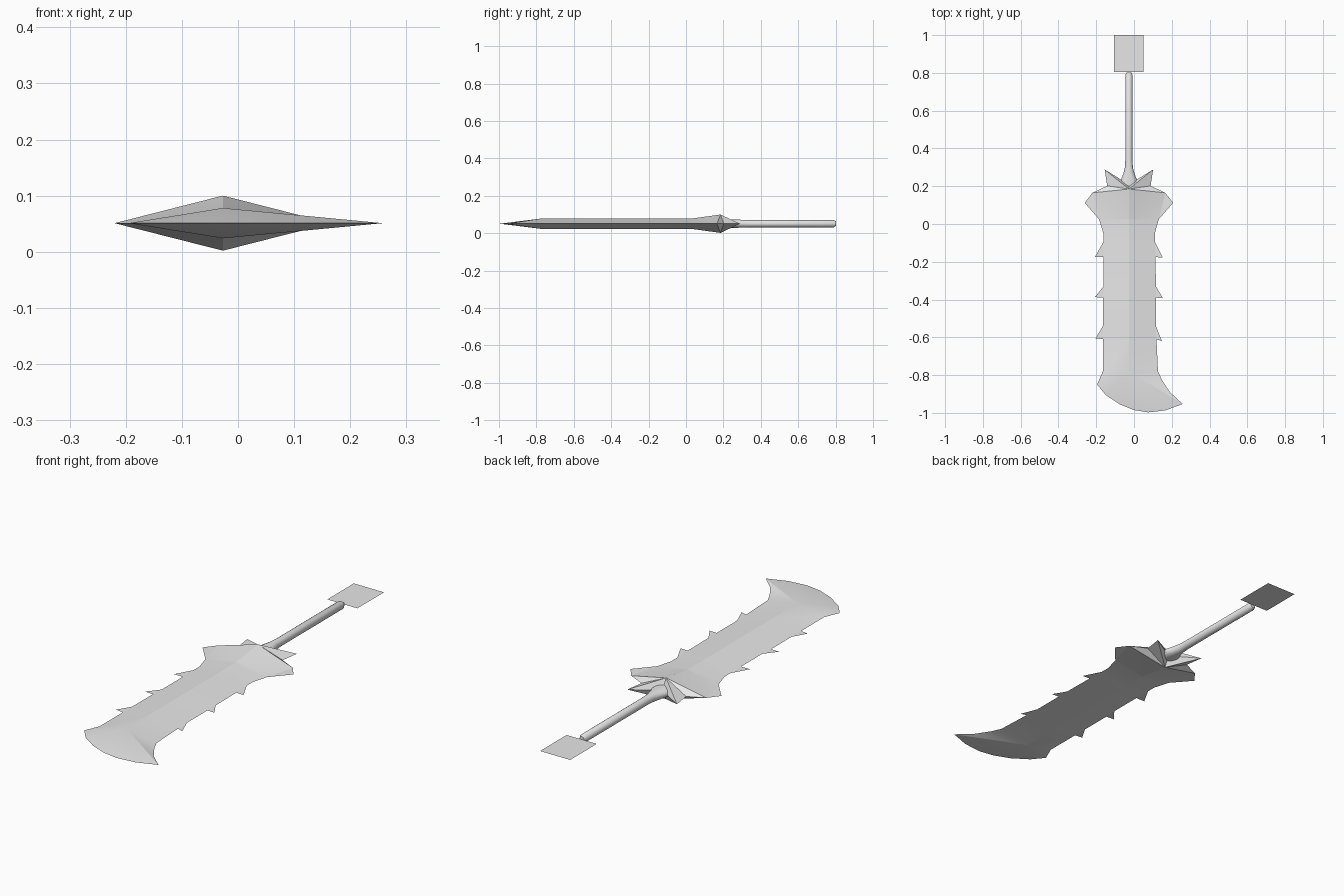
import bpy, bmesh, math

if "Cube" in bpy.data.objects:
    bpy.data.objects.remove(bpy.data.objects["Cube"], do_unlink=True)

CX, MID = -0.027, 0.051      # centre line and middle plane

steel = bpy.data.materials.new("grey steel")
steel.use_nodes = True
GREY = (0.8, 0.8, 0.8, 1)
steel.diffuse_color = GREY
steel.node_tree.nodes["Principled BSDF"].inputs["Base Color"].default_value = GREY


def build(name, polys, two_sided=False, smooth=None):
    """Make an object from polygons of points; optionally mirror it about the middle plane."""
    bm = bmesh.new()
    for p in polys:
        bm.faces.new([bm.verts.new(c) for c in p])
        if two_sided:
            bm.faces.new([bm.verts.new((x, y, 2 * MID - z)) for x, y, z in reversed(p)])
    bmesh.ops.remove_doubles(bm, verts=bm.verts, dist=0.0005)
    if two_sided:
        bmesh.ops.recalc_face_normals(bm, faces=bm.faces)
    else:
        for f in bm.faces:
            f.normal_update()
    me = bpy.data.meshes.new(name)
    bm.to_mesh(me)
    bm.free()
    me.materials.append(steel)
    ob = bpy.data.objects.new(name, me)
    bpy.context.collection.objects.link(ob)
    if smooth:
        bpy.ops.object.select_all(action='DESELECT')
        ob.select_set(True)
        bpy.context.view_layer.objects.active = ob
        bpy.ops.object.shade_smooth_by_angle(angle=math.radians(smooth))
    return ob


def flat(points):
    return [(x, y, MID) for x, y in points]


# Blade: stations (y, left edge x, right edge x) along a raised centre ridge
stations = [(-0.78, -0.165, 0.127), (-0.61, -0.165, 0.119), (-0.54, -0.165, 0.116),
            (-0.39, -0.165, 0.116), (-0.33, -0.161, 0.116), (-0.175, -0.161, 0.114),
            (-0.095, -0.162, 0.111), (-0.05, -0.162, 0.110), (0.025, -0.185, 0.131)]
RIDGE = 0.078
blade = []
for (y0, l0, r0), (y1, l1, r1) in zip(stations, stations[1:]):
    a, b = (CX, y0, RIDGE), (CX, y1, RIDGE)
    blade.append([(l0, y0, MID), a, b, (l1, y1, MID)])
    blade.append([a, (r0, y0, MID), (r1, y1, MID), b])

# Curved blade tip fans out from the end of the ridge
ridge_end = (CX, -0.78, RIDGE)
tip = flat([(-0.165, -0.78), (-0.195, -0.85), (-0.15, -0.905), (-0.075, -0.955),
            (0.0, -0.985), (0.075, -0.997), (0.165, -0.987), (0.258, -0.953),
            (0.19, -0.89), (0.148, -0.825), (0.127, -0.78)])
blade += [[ridge_end, p, q] for p, q in zip(tip, tip[1:])]
build("blade", blade, two_sided=True, smooth=20)

# Flat teeth along both edges
teeth = []
for points in ([(-0.165, -0.54), (-0.203, -0.605), (-0.165, -0.61)],
               [(-0.161, -0.33), (-0.207, -0.387), (-0.165, -0.39)],
               [(-0.162, -0.095), (-0.207, -0.175), (-0.161, -0.175)],
               [(0.119, -0.61), (0.148, -0.62), (0.116, -0.54)],
               [(0.116, -0.39), (0.153, -0.392), (0.116, -0.33)],
               [(0.114, -0.175), (0.153, -0.178), (0.111, -0.095)]):
    teeth.append(flat(points))
build("edge_teeth", teeth)

# Guard: raised peak with shoulders, rear prongs and flat side wings, mirrored left to right
guard, wings = [], []
peak, front = (CX, 0.185, 0.1), (CX, 0.025, RIDGE)
valley = (CX, 0.21, MID)
for s in (1, -1):
    edge, wing, shoulder, notch, prong = flat(
        [(CX + s * dx, y) for dx, y in ((0.158, 0.025), (0.234, 0.112), (0.193, 0.165),
                                        (0.115, 0.202), (0.128, 0.288))])
    sides = [[front, edge, shoulder], [front, shoulder, peak], [peak, shoulder, notch],
             [peak, notch, prong], [peak, prong, valley]]
    guard += sides if s > 0 else [f[::-1] for f in sides]
    wings.append([edge, wing, shoulder][::s])
build("guard", guard, two_sided=True, smooth=20)
build("guard_wings", wings)

# Handle: round grip that flares sideways into the guard
rings = [(0.2, 0.048), (0.235, 0.042), (0.265, 0.03), (0.3, 0.021), (0.34, 0.019),
         (0.79, 0.019), (0.803, 0.012)]
N = 16


def ring(y, r):
    rz = min(r, 0.022)
    return [(CX + r * math.cos(2 * math.pi * i / N), y,
             MID + rz * math.sin(2 * math.pi * i / N)) for i in range(N)]


loops = [ring(*r) for r in rings]
handle = [[a[i], b[i], b[(i + 1) % N], a[(i + 1) % N]]
          for a, b in zip(loops, loops[1:]) for i in range(N)]
handle += [loops[0], loops[-1][::-1]]
grip = build("handle", handle, smooth=40)

# Thin square plate at the end of the handle
build("pommel_plate", [flat([(-0.105, 0.805), (0.05, 0.805), (0.05, 1.0), (-0.105, 1.0)])])
